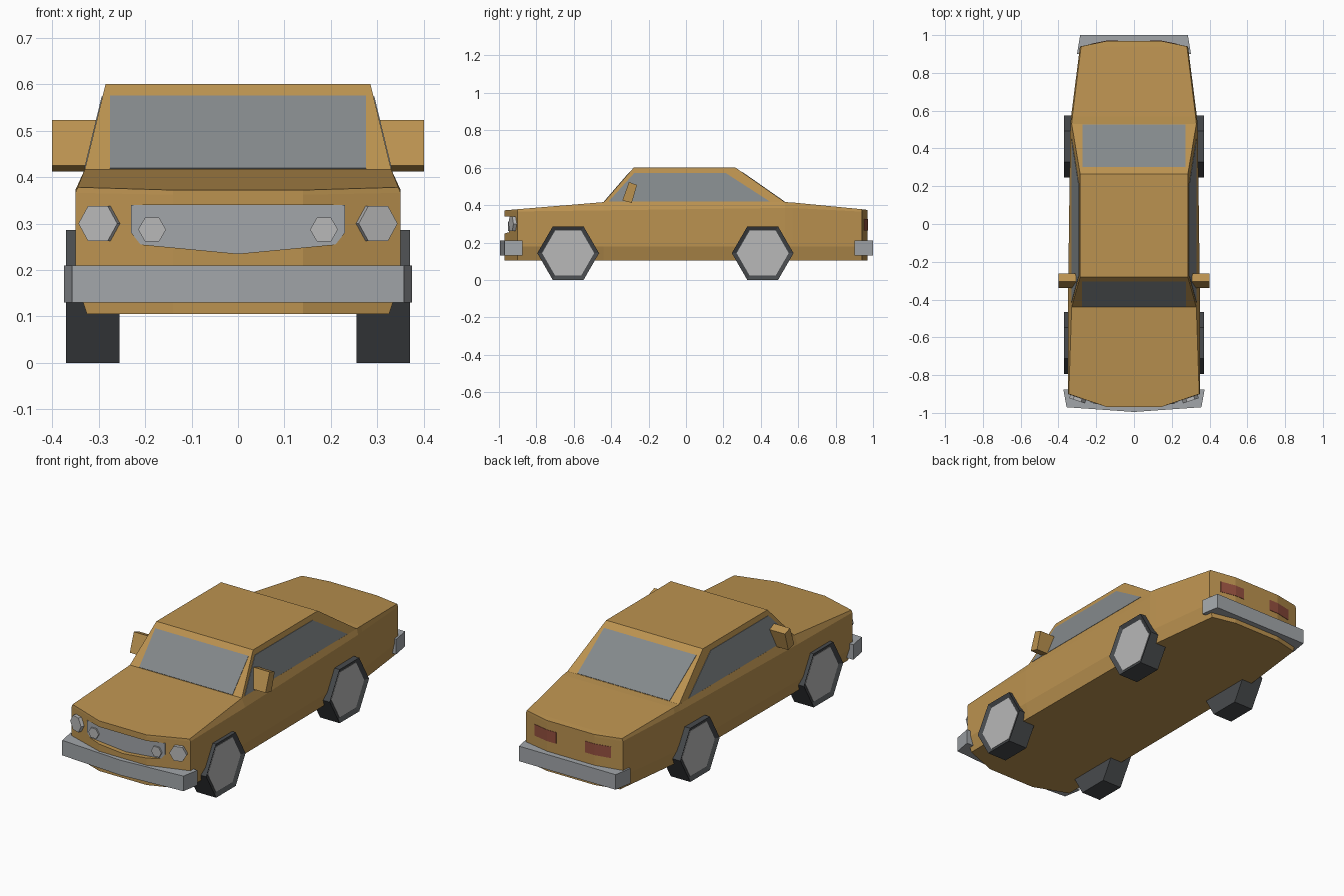
import bpy, bmesh, math
from mathutils import Matrix, Vector

if "Cube" in bpy.data.objects:
    bpy.data.objects.remove(bpy.data.objects["Cube"])


def material(name, rgb):
    m = bpy.data.materials.new(name)
    m.diffuse_color = (*rgb, 1)
    m.use_nodes = True
    m.node_tree.nodes["Principled BSDF"].inputs["Base Color"].default_value = m.diffuse_color
    return m


PAINT = material("ochre_paint", (0.50, 0.29, 0.08))
RUBBER = material("rubber", (0.065, 0.07, 0.075))
GLASS = material("glass", (0.23, 0.25, 0.26))
CHROME = material("metal", (0.36, 0.38, 0.40))
LAMP = material("lamp", (0.48, 0.48, 0.48))
RED = material("tail_red", (0.30, 0.08, 0.05))


def finish(name, bm, mat, mirror=False):
    bmesh.ops.recalc_face_normals(bm, faces=bm.faces)
    me = bpy.data.meshes.new(name)
    bm.to_mesh(me)
    bm.free()
    ob = bpy.data.objects.new(name, me)
    bpy.context.collection.objects.link(ob)
    if mat:
        me.materials.append(mat)
    if mirror:
        ob.modifiers.new("mirror", 'MIRROR')
    return ob


def loft(name, rings, mat, mirror=False):
    """Skin closed rings of equal point count and cap both ends."""
    bm = bmesh.new()
    vs = [[bm.verts.new(p) for p in r] for r in rings]
    n = len(vs[0])
    for a, b in zip(vs, vs[1:]):
        for i in range(n):
            j = (i + 1) % n
            bm.faces.new((a[i], a[j], b[j], b[i]))
    bm.faces.new(vs[0])
    bm.faces.new(vs[-1])
    return finish(name, bm, mat, mirror)


def prism(name, pts, axis, lo, hi, mat, mirror=False):
    """Extrude a 2D outline along the given axis (0, 1 or 2)."""
    def put(p, d):
        q = list(p)
        q.insert(axis, d)
        return q
    return loft(name, [[put(p, d) for p in pts] for d in (lo, hi)], mat, mirror)


def both(half):
    """Complete a half outline (starting on or near x = 0) by reflection."""
    return half + [(-x, y) for x, y in reversed(half) if x > 0]


def hexagon(name, r, centre, depth, direction, mat, lip=None):
    """Six-sided disc, corners level, facing the given direction; mirrored."""
    bm = bmesh.new()
    bmesh.ops.create_cone(bm, cap_ends=True, segments=6, radius1=r, radius2=r, depth=depth)
    if lip:
        top = max(bm.faces, key=lambda f: f.calc_center_median().z)
        bmesh.ops.inset_region(bm, faces=[top], thickness=lip, depth=-0.012)
    z = Vector(direction).normalized()
    x = Vector((0, 0, 1)).cross(z).normalized()
    y = z.cross(x)
    verts = sorted(v.co.x for v in bm.verts)
    if verts[-1] < r * 0.95:      # put a corner on the horizontal axis
        bmesh.ops.rotate(bm, verts=bm.verts, matrix=Matrix.Rotation(math.pi / 6, 3, 'Z'))
    bm.transform(Matrix.Translation(centre) @ Matrix((x, y, z)).transposed().to_4x4())
    return finish(name, bm, mat, True)


# Lower body: y, sill half width, side half width, top half width, shoulder z, top z
stations = [(-0.97, 0.14, 0.14, 0.14, 0.362, 0.372),
            (-0.90, 0.325, 0.35, 0.345, 0.366, 0.378),
            (-0.44, 0.325, 0.35, 0.33, 0.372, 0.416),
            (0.53, 0.32, 0.337, 0.33, 0.385, 0.416),
            (0.57, 0.315, 0.333, 0.326, 0.385, 0.414),
            (0.94, 0.27, 0.286, 0.28, 0.365, 0.378),
            (0.97, 0.14, 0.14, 0.14, 0.362, 0.374)]
rings = []
for y, b, s, t, zs, zt in stations:
    half = [(b, 0.105), (s, 0.18), (s, zs), (t, zt)]
    rings.append([(x, y, z) for x, z in both(half)])
body = loft("body", rings, PAINT)

# Recess in the nose, with the grille panel inside
grille_outline = both([(0.21, 0.255), (0.23, 0.28), (0.23, 0.34)]) + [(0, 0.235)]
cutter = prism("grille_cutter", grille_outline, 1, -1.1, -0.942, None)
cutter.hide_render = True
cut = body.modifiers.new("grille_recess", 'BOOLEAN')
cut.operation, cut.object, cut.solver = 'DIFFERENCE', cutter, 'EXACT'
bpy.context.view_layer.objects.active = body
bpy.ops.object.modifier_apply(modifier=cut.name)
bpy.data.objects.remove(cutter)
prism("grille", grille_outline, 1, -0.945, -0.93, CHROME)

# Cabin
base = [(-0.33, -0.44), (0.33, -0.44), (0.33, 0.53), (-0.33, 0.53)]
roof = [(-0.285, -0.28), (0.285, -0.28), (0.285, 0.265), (-0.285, 0.265)]
Z0, Z1 = 0.415, 0.60
loft("cabin", [[(*p, Z0) for p in base], [(*p, Z1) for p in roof]], PAINT)


# Windows: thin panes lying on the sloping cabin faces
def slope(a, b, z):
    return a + (b - a) * (z - Z0) / (Z1 - Z0)


def pane(name, pts, shift, mirror=False):
    out = [Vector(p) + Vector(shift) for p in pts]
    loft(name, [[Vector(p) - Vector(shift) for p in pts], out], GLASS, mirror)


def end_window(name, y0, y1, hw, zlo, zhi):
    pts = [(x, slope(y0, y1, z), z) for x, z in
           [(-hw, zlo), (hw, zlo), (hw, zhi), (-hw, zhi)]]
    pane(name, pts, (0, math.copysign(0.001, y0), 0.002))


end_window("windscreen", -0.44, -0.28, 0.275, 0.417, 0.573)
end_window("rear_window", 0.53, 0.265, 0.272, 0.418, 0.575)
side = [(-0.415, 0.418), (-0.275, 0.573), (0.21, 0.573), (0.45, 0.418)]
pane("side_window", [(slope(0.33, 0.285, z), y, z) for y, z in side], (0.002, 0, 0), True)

# Door mirrors
prism("door_mirror", [(-0.34, 0.425), (-0.305, 0.523), (-0.262, 0.508), (-0.29, 0.412)],
      0, 0.305, 0.40, PAINT, True)

# Bumpers
prism("front_bumper", both([(0, -0.995), (0.357, -0.97), (0.374, -0.875), (0.34, -0.875)]),
      2, 0.13, 0.21, CHROME)
prism("rear_bumper", both([(0.285, 1.0), (0.302, 0.9), (0.26, 0.9)]), 2, 0.13, 0.21, CHROME)

# Lamps
hexagon("headlamp", 0.044, (0.296, -0.919, 0.30), 0.036, (0.316, -0.95, 0), LAMP)
hexagon("grille_lamp", 0.03, (0.185, -0.945, 0.287), 0.016, (0, -1, 0), LAMP)
prism("tail_lamp", [(0.085, 0.972), (0.14, 0.972), (0.225, 0.9545), (0.225, 0.94), (0.085, 0.94)],
      2, 0.265, 0.325, RED, True)

# Wheels
for label, y in (("front", -0.63), ("rear", 0.41)):
    hexagon(label + "_tyre", 0.165, (0.3125, y, 0.143), 0.115, (1, 0, 0), RUBBER, lip=0.022)
    hexagon(label + "_hub", 0.139, (0.35, y, 0.143), 0.02, (1, 0, 0), LAMP)
